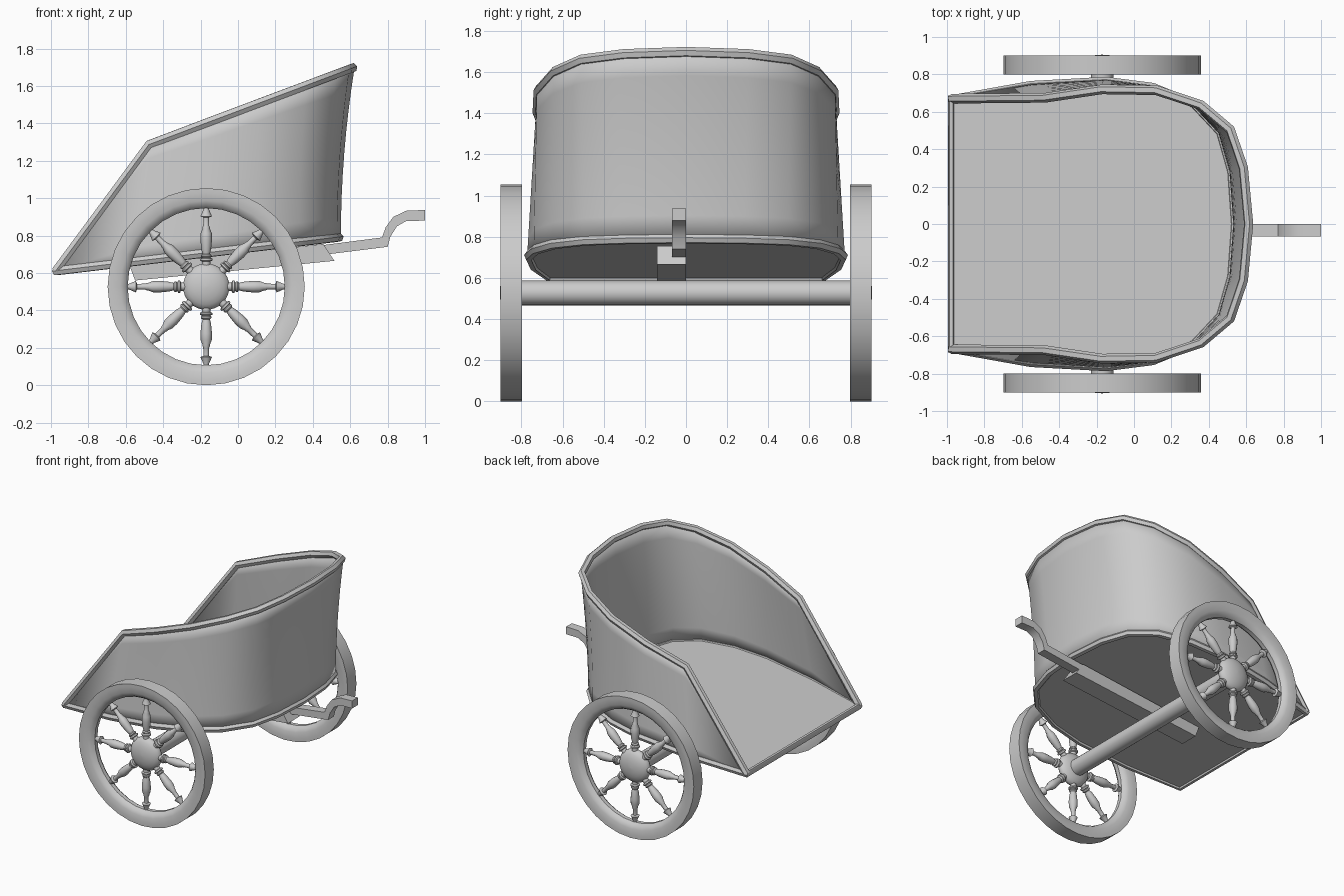
import bpy, bmesh, math
from mathutils import Vector, Matrix

if "Cube" in bpy.data.objects:
    bpy.data.objects.remove(bpy.data.objects["Cube"])

WX, WZ, WY = -0.17, 0.527, 0.85   # wheel centre


def make(name, verts, faces, smooth=True, angle=35):
    me = bpy.data.meshes.new(name)
    me.from_pydata([tuple(v) for v in verts], [], faces)
    bm = bmesh.new()
    bm.from_mesh(me)
    bmesh.ops.remove_doubles(bm, verts=bm.verts, dist=1e-5)
    bmesh.ops.recalc_face_normals(bm, faces=bm.faces)
    bm.to_mesh(me)
    bm.free()
    ob = bpy.data.objects.new(name, me)
    bpy.context.collection.objects.link(ob)
    if smooth:
        bpy.ops.object.select_all(action='DESELECT')
        ob.select_set(True)
        bpy.context.view_layer.objects.active = ob
        bpy.ops.object.shade_smooth_by_angle(angle=math.radians(angle))
    return ob


def lathe(name, prof, n, matrix, closed=False):
    """Revolve (radius, height) pairs round local z."""
    m = len(prof)
    verts = [matrix @ Vector((r * math.cos(2 * math.pi * i / n), r * math.sin(2 * math.pi * i / n), h))
             for i in range(n) for r, h in prof]
    faces = [(i * m + j, (i + 1) % n * m + j, (i + 1) % n * m + (j + 1) % m, i * m + (j + 1) % m)
             for i in range(n) for j in range(m if closed else m - 1)]
    if not closed:
        faces += [tuple(i * m for i in range(n)), tuple(i * m + m - 1 for i in range(n))]
    return make(name, verts, faces)


def slab(name, outline, y0, y1, smooth=True):
    """Extrude an x-z outline along y."""
    n = len(outline)
    verts = [(x, y, z) for y in (y0, y1) for x, z in outline]
    faces = [tuple(range(n)), tuple(range(n, 2 * n))]
    faces += [(i, (i + 1) % n, n + (i + 1) % n, n + i) for i in range(n)]
    return make(name, verts, faces, smooth)


def trim(name, pts, radius, cyclic=False):
    """Rounded moulding that follows a point path."""
    cu = bpy.data.curves.new(name, 'CURVE')
    cu.dimensions = '3D'
    cu.bevel_depth, cu.bevel_resolution, cu.use_fill_caps = radius, 1, True
    sp = cu.splines.new('POLY')
    sp.points.add(len(pts) - 1)
    for p, c in zip(sp.points, pts):
        p.co = (*c, 1)
    sp.use_cyclic_u = cyclic
    ob = bpy.data.objects.new(name, cu)
    bpy.context.collection.objects.link(ob)
    bpy.ops.object.select_all(action='DESELECT')
    ob.select_set(True)
    bpy.context.view_layer.objects.active = ob
    bpy.ops.object.convert(target='MESH')
    bpy.ops.object.shade_smooth_by_angle(angle=math.radians(50))


# body outlines, rear to front on one side, then mirrored
low = [(-.975, .67), (-.55, .74), (-.15, .762), (.1, .73), (.32, .64), (.46, .49), (.52, .28), (.54, 0)]
high = [(-.975, .67), (-.475, .675), (-.17, .72), (.12, .715), (.36, .635), (.515, .505), (.585, .3), (.613, 0)]


def floor_z(x):
    return 0.61 + 0.119 * (x + 0.975)


def rim_z(x):
    return floor_z(x) if x < -0.9 else 1.288 + 0.376 * (x + 0.475)


def both_sides(pts):
    return pts + [Vector((p.x, -p.y, p.z)) for p in reversed(pts[:-1])]


bottom = both_sides([Vector((x, y, floor_z(x))) for x, y in low])
top = both_sides([Vector((x, y, rim_z(x))) for x, y in high])

# curved wall, hollow towards the top
rows, n = 8, len(bottom)
wall = []
for r in range(rows + 1):
    t = r / rows
    for i, (b, c) in enumerate(zip(bottom, top)):
        tx = t if i in (0, 1, n - 2, n - 1) else t ** 2
        wall.append((b.x + (c.x - b.x) * tx, b.y + (c.y - b.y) * t, b.z + (c.z - b.z) * t))
faces = [(r * n + i, r * n + i + 1, (r + 1) * n + i + 1, (r + 1) * n + i)
         for r in range(rows) for i in range(n - 1)]
ob = make("body_wall", wall, faces, angle=60)
sol = ob.modifiers.new("thickness", 'SOLIDIFY')
sol.thickness, sol.offset = 0.02, 0

# floor
up = Vector((0, 0, 0.012))
fl = [p - up for p in bottom] + [p + up for p in bottom]
make("floor", fl, [tuple(range(n)), tuple(range(n, 2 * n))] +
     [(i, (i + 1) % n, n + (i + 1) % n, n + i) for i in range(n)])

# mouldings
trim("top_rim", top, 0.026)
trim("floor_rim", bottom, 0.025, cyclic=True)

# beam below the floor and the draw pole
slab("beam", [(-.58, .64), (-.55, .56), (.515, .665), (.455, .755)], -.14, 0, False)
slab("draw_pole", [(.4, .69), (.8, .74), (.815, .795), (.85, .85), (.9, .878), (1, .88),
                   (1, .937), (.9, .933), (.83, .9), (.79, .845), (.77, .79), (.4, .742)], -.068, 0)

# axle
to_y = Matrix.Rotation(math.radians(-90), 4, 'X')
lathe("axle", [(.06, -.82), (.06, .82)], 24, Matrix.Translation((WX, 0, WZ)) @ to_y)

# wheels: rim, hub and eight turned spokes each
rim = [(.527, -.052), (.527, .052), (.502, .052), (.46, .047), (.435, .036), (.42, .015),
       (.42, -.015), (.435, -.036), (.46, -.047), (.502, -.052)]
hub = [(.125 * math.cos(a), .055 * math.sin(a)) for a in
       [math.radians(-88 + 16 * k) for k in range(12)]]
spoke = [(.022, .1), (.022, .135), (.033, .14), (.033, .15), (.022, .155), (.028, .16), (.028, .168),
         (.02, .175), (.026, .2), (.031, .25), (.03, .285), (.02, .31), (.02, .318), (.016, .325),
         (.015, .37), (.031, .376), (.016, .41), (.013, .43)]
for side, label in ((-1, "right"), (1, "left")):
    place = Matrix.Translation((WX, side * WY, WZ))
    lathe(label + "_wheel_rim", rim, 32, place @ to_y, closed=True)
    lathe(label + "_wheel_hub", hub, 32, place @ to_y)
    for k in range(8):
        lathe(f"{label}_spoke_{k + 1}", spoke, 12, place @ Matrix.Rotation(k * math.pi / 4, 4, 'Y'))
